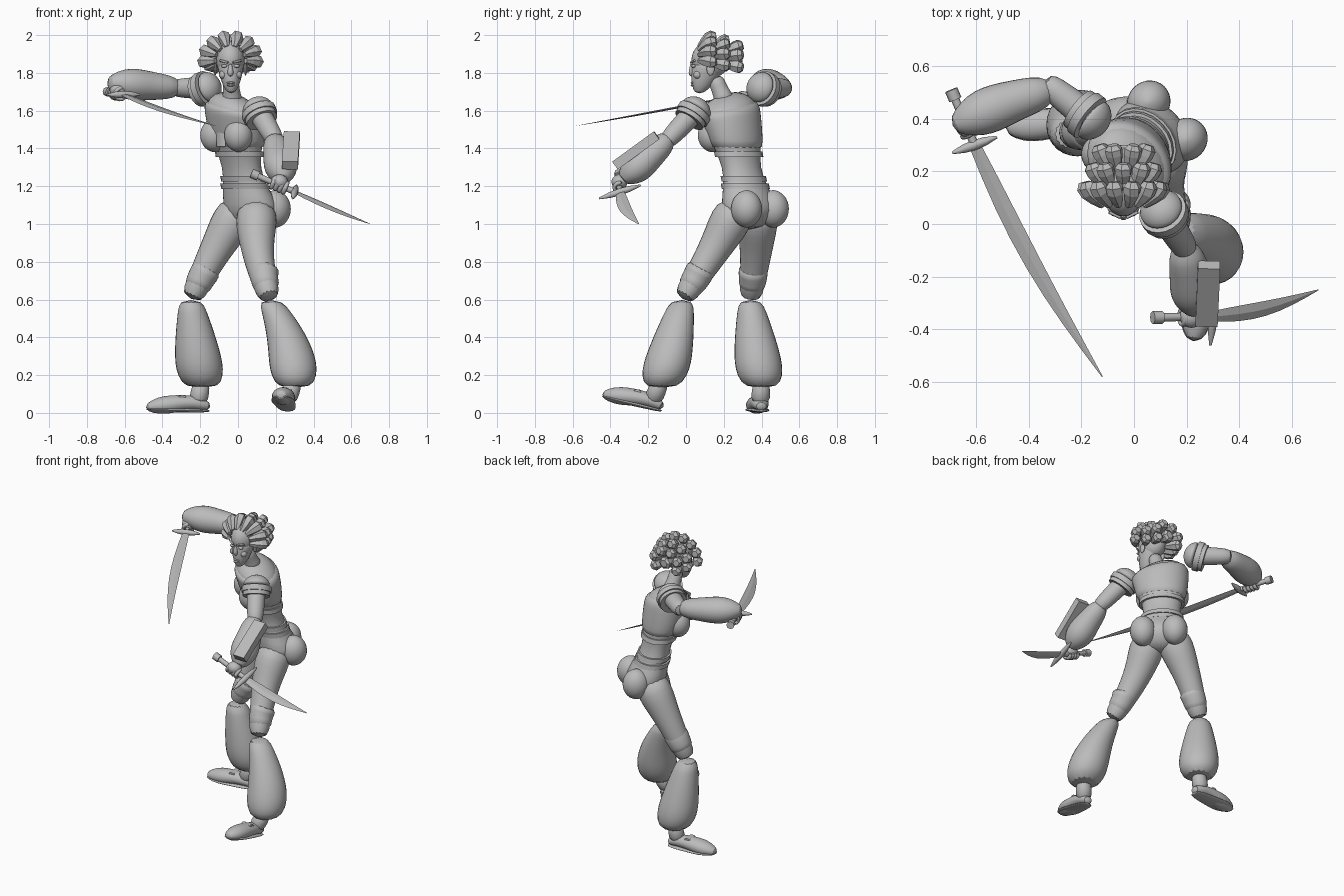
import bpy
import bmesh
import math
from mathutils import Vector as V

if bpy.data.objects.get("Cube"):
    bpy.data.objects.remove(bpy.data.objects["Cube"])

grey = bpy.data.materials.new("plain grey")
grey.use_nodes = True
grey.diffuse_color = (.5, .5, .5, 1)
grey.node_tree.nodes["Principled BSDF"].inputs["Base Color"].default_value = grey.diffuse_color

# The chest and hips are turned towards the model's right
X, Y, UP = V((1, 0, 0)), V((0, 1, 0)), V((0, 0, 1))
LEFT = (X - Y).normalized()
FRONT = -(X + Y).normalized()


def tube(name, centres, widths, depth=1, side=X, front=None, sides=14, level=1,
         smooth=True, turn=0, lean=None):
    """Loft of ellipses along a path, square to it unless a front direction is given."""
    verts = []
    last = len(centres) - 1
    for k, (centre, width) in enumerate(zip(centres, widths)):
        if front:
            u, v = side, front
            if lean:
                u = side - UP * lean(centre.z)
        else:
            along = (centres[min(k + 1, last)] - centres[max(k - 1, 0)]).normalized()
            u = (side - along * side.dot(along)).normalized()
            v = along.cross(u)
        for i in range(sides):
            angle = math.tau * i / sides + turn
            verts.append(centre + width * (u * math.cos(angle) + v * depth * math.sin(angle)))
    bm = bmesh.new()
    made = [bm.verts.new(p) for p in verts]
    rings = [made[k * sides:(k + 1) * sides] for k in range(last + 1)]
    for low, high in zip(rings, rings[1:]):
        for i in range(sides):
            bm.faces.new((low[i - 1], low[i], high[i], high[i - 1]))
    bm.faces.new(rings[0])
    bm.faces.new(rings[-1])
    bmesh.ops.recalc_face_normals(bm, faces=bm.faces)
    for face in bm.faces:
        face.smooth = smooth
    mesh = bpy.data.meshes.new(name)
    bm.to_mesh(mesh)
    bm.free()
    mesh.materials.append(grey)
    obj = bpy.data.objects.new(name, mesh)
    bpy.context.collection.objects.link(obj)
    if level:
        rounding = obj.modifiers.new("rounding", "SUBSURF")
        rounding.levels = rounding.render_levels = level


def limb(name, start, end, widths, bow=V(), **options):
    """Tube with evenly spaced widths, bent sideways by bow in the middle."""
    steps = [i / (len(widths) - 1) for i in range(len(widths))]
    path = [start.lerp(end, t) + bow * math.sin(math.pi * t) for t in steps]
    tube(name, path, widths, **options)


def bar(name, start, end, width, **options):
    limb(name, start, end, [width, width], **{"sides": 8, "level": 0, **options})


def ball(name, centre, width, depth, height, side=X):
    angles = [math.pi * (i / 8 - .5) for i in range(9)]
    tube(name, [centre + UP * height * math.sin(a) for a in angles],
         [width * max(math.cos(a), .05) for a in angles], depth / width, side, UP.cross(side))


# Trunk: half width at each height, on a leaning spine
girths = [(.97, .07), (1.04, .15), (1.1, .17), (1.2, .13), (1.3, .11),
          (1.4, .14), (1.5, .16), (1.6, .17), (1.64, .15), (1.69, .07)]


def spine(z):
    t = max(z - 1.1, 0) / .6
    return V((.07 - .1 * t ** .6, .335 - .125 * t, z))


def girth(z):
    for (low, a), (high, b) in zip(girths, girths[1:]):
        if low <= z <= high:
            return a + (b - a) * (z - low) / (high - low)


def around_trunk(name, heights, widths, level=1):
    tube(name, [spine(z) for z in heights], widths, .78, LEFT, FRONT, 20, level,
         lean=lambda z: max(0, z - 1.5) * 1.6)


around_trunk("trunk", *zip(*girths))
vest_heights = [1.38, 1.44, 1.5, 1.56, 1.6, 1.64]
around_trunk("vest", vest_heights, [girth(z) + .012 for z in vest_heights])
for name, z in (("vest_hem", 1.37), ("upper_belt", 1.24), ("lower_belt", 1.2)):
    edge = girth(z) + .012
    around_trunk(name, [z - .015, z - .015, z + .015, z + .015],
                 [edge * .9, edge, edge, edge * .9], 0)
chest = spine(1.47) + FRONT * .08
for label, s in (("left", 1), ("right", -1)):
    ball(label + "_bust", chest + LEFT * .09 * s, .08, .08, .09, LEFT)
    ball(label + "_seat", spine(1.08) - FRONT * .08 + LEFT * .1 * s, .085, .09, .1, LEFT)
bar("vest_placket", chest + FRONT * .04 - UP * .06, chest + FRONT * .045 + UP * .12, .035,
    depth=.3, side=LEFT)

# Neck, head and face
skull = V((-.04, .13, 1.87))
limb("neck", V((-.03, .21, 1.64)), V((-.04, .15, 1.78)), [.065, .047, .044, .044])
limb("jaw", V((-.036, .07, 1.69)), skull, [.02, .045, .06, .07, .078], depth=1.25, front=Y)
ball("skull", skull, .081, .107, .1)
limb("nose", skull + V((0, -.1, -.02)), skull + V((0, -.1, -.09)), [.009, .012, .02, .012], sides=8)
for z in (1.735, 1.748):
    ball("lip", V((-.038, .036, z)), .023, .012, .007)
for label, s in (("left", 1), ("right", -1)):
    across = X * s
    ball(label + "_eye", skull + across * .033 - Y * .09 - UP * .034, .017, .012, .009)
    bar(label + "_brow", skull + across * .013 - Y * .105 - UP * .015,
        skull + across * .055 - Y * .085 - UP * .005, .006, side=UP)
    ball(label + "_cheek", skull + across * .04 - Y * .068 - UP * .08, .022, .024, .022)
    ball(label + "_ear", skull + across * .08 - UP * .05, .009, .022, .034)


# Swept-back hair in faceted locks that widen towards blunt ends
def lock(name, root, tip, width):
    swell = (tip - skull).normalized() * .018
    limb(name, root, tip, [width * w for w in (.4, .7, .95, 1, .6)], swell,
         side=V((.6, .3, .7)), sides=6, level=0, smooth=False)


for row, label in enumerate(("front", "middle", "back")):
    count = 8 - row
    for i in range(count):
        angle = math.radians(95 + 12 * row) * (2 * i / (count - 1) - 1)
        spoke = X * math.sin(angle) + UP * math.cos(angle) * .85
        lock(f"{label}_lock_{i}", skull + spoke * (.08 - .015 * row) + Y * (.06 * row - .06),
             skull + spoke * (.15 - .025 * row) + Y * (.03 + .07 * row), .035)
lock("crown_lock", skull + Y * .07, skull + Y * .17, .042)


# Shoes: width and height along the foot, with a thin sole
def shoe(name, heel, toe, ankle):
    side = (toe - heel).cross(UP).normalized()
    rise = side.cross(toe - heel).normalized()
    heights = [.03, .05, .05, .04, .03, .018]
    widths = [.03, .048, .053, .062, .06, .025]
    spots = [heel.lerp(toe, i / 5) for i in range(6)]
    verts_side = [p + rise * h for p, h in zip(spots, heights)]
    tube(name + "_upper", verts_side, widths, .8, side)
    tube(name + "_sole", [p + rise * .01 for p in spots], [w * 1.06 for w in widths], .2, side)
    limb(name + "_ankle", heel.lerp(toe, .2) + rise * .05, ankle, [.055, .05, .045], side=side)
    strap = heel.lerp(toe, .45) + rise * .08
    bar(name + "_strap", strap - side * .035, strap + side * .035, .02, depth=.5, side=toe - heel)


# Trousers: fitted thighs, knee patches and gathered flares over the shoes
legs = [("left", V((.1, .28, 1.1)), V((.17, -.02, .6)), V((.3, -.13, .13)),
         V((-.03, .01, 0)), V((.035, 0, 0)), V((.265, -.125, 0)), V((.225, -.45, .08))),
        ("right", V((.02, .38, 1.1)), V((-.25, .34, .6)), V((-.19, .4, .13)),
         V((-.01, .01, 0)), V(), V((-.145, .4, 0)), V((-.49, .365, .01)))]
for label, hip, knee, hem, thigh_bow, shin_bow, heel, toe in legs:
    limb(label + "_thigh", hip, knee, [.1, .115, .1, .087, .077, .068, .06], thigh_bow)
    limb(label + "_knee_patch", knee.lerp(hip, .36), knee.lerp(hip, .1), [.082, .08, .074, .07],
         thigh_bow * .6)
    limb(label + "_flare", knee, hem, [.06, .08, .096, .11, .122, .13, .125, .09], shin_bow, front=Y)
    shoe(label + "_shoe", heel, toe, hem + UP * .04)


# Domed shoulder guards with a rim
def shoulder_guard(name, centre, out, radius):
    angles = [i * .3 for i in range(6)]
    tube(name, [centre - out * radius * .85 * math.sin(a) for a in angles],
         [radius * math.cos(a) for a in angles], side=UP)
    bar(name + "_rim", centre, centre + out * .035, radius * 1.04, side=UP, sides=20)
    bar(name + "_edge", centre + out * .035, centre + out * .06, radius * .95, side=UP, sides=20)


# Arms with wide gathered sleeves below the elbow
arms = [("left", V((.1, .06, 1.61)), V((.2, -.1, 1.44)), V((.24, -.34, 1.23))),
        ("right", V((-.15, .39, 1.72)), V((-.33, .53, 1.72)), V((-.69, .37, 1.75)))]
for label, shoulder, elbow, wrist in arms:
    reach = (elbow - shoulder).normalized()
    limb(label + "_upper_arm", shoulder, elbow + reach * .02, [.06, .06, .057, .053, .045], side=UP)
    limb(label + "_sleeve", elbow - reach * .03, wrist, [.045, .068, .075, .085, .088, .07, .03],
         (elbow - shoulder) * .06, side=UP, depth=1.05)
    shoulder_guard(label + "_shoulder_guard", shoulder + reach * .02, (reach - UP * .3).normalized(), .09)
bar("bracer_plate", V((.285, -.155, 1.47)), V((.275, -.375, 1.31)), .06, depth=.6, sides=4,
    turn=math.pi / 4, smooth=False)


# Curved swords held in closed fists
def sword(label, pommel, collar, cross, tip, bow, flat):
    axis = (collar - pommel).normalized()
    hand = pommel.lerp(collar, .63)
    bar(label + "_hilt", pommel, collar, .016)
    bar(label + "_pommel", pommel - axis * .01, pommel + axis * .03, .025)
    limb(label + "_crossguard", collar - cross, collar + cross, [.005, .016, .02, .016, .005],
         side=axis, sides=8, level=0)
    widths = [.002 + .031 * math.sin(math.pi * (.22 + .78 * i / 8)) for i in range(9)]
    limb(label + "_blade", collar, tip, widths, bow, depth=.18, side=flat, sides=4, level=0,
         smooth=False)
    ball(label + "_palm", hand + UP * .018, .048, .045, .04, (axis - UP * axis.z).normalized())
    u = axis.cross(UP).normalized()
    w = axis.cross(u)
    for i in range(4):
        knuckle = hand + axis * (.023 * i - .035)
        curl = [knuckle + (u * math.cos(a) + w * math.sin(a)) * .034 for a in range(-2, 4)]
        tube(f"{label}_finger_{i}", curl, [.013] * len(curl), side=axis, sides=8)


sword("left_sword", V((.08, -.355, 1.265)), V((.3, -.35, 1.17)), V((-.01, -.11, -.035)),
      V((.7, -.25, 1)), V((0, -.02, -.005)), V((-.1, 1, .5)))
sword("right_sword", V((-.69, .5, 1.7)), V((-.605, .3, 1.685)), V((.085, .03, 0)),
      V((-.12, -.58, 1.52)), V((-.02, -.01, -.005)), V((1, .45, .1)))

# Keep the crisp edges of rims, belts and hilts
bpy.ops.object.select_all(action="DESELECT")
for obj in bpy.context.scene.objects:
    if obj.type == "MESH" and obj.data.polygons[0].use_smooth:
        obj.select_set(True)
        bpy.context.view_layer.objects.active = obj
bpy.ops.object.shade_smooth_by_angle(angle=math.radians(50))
